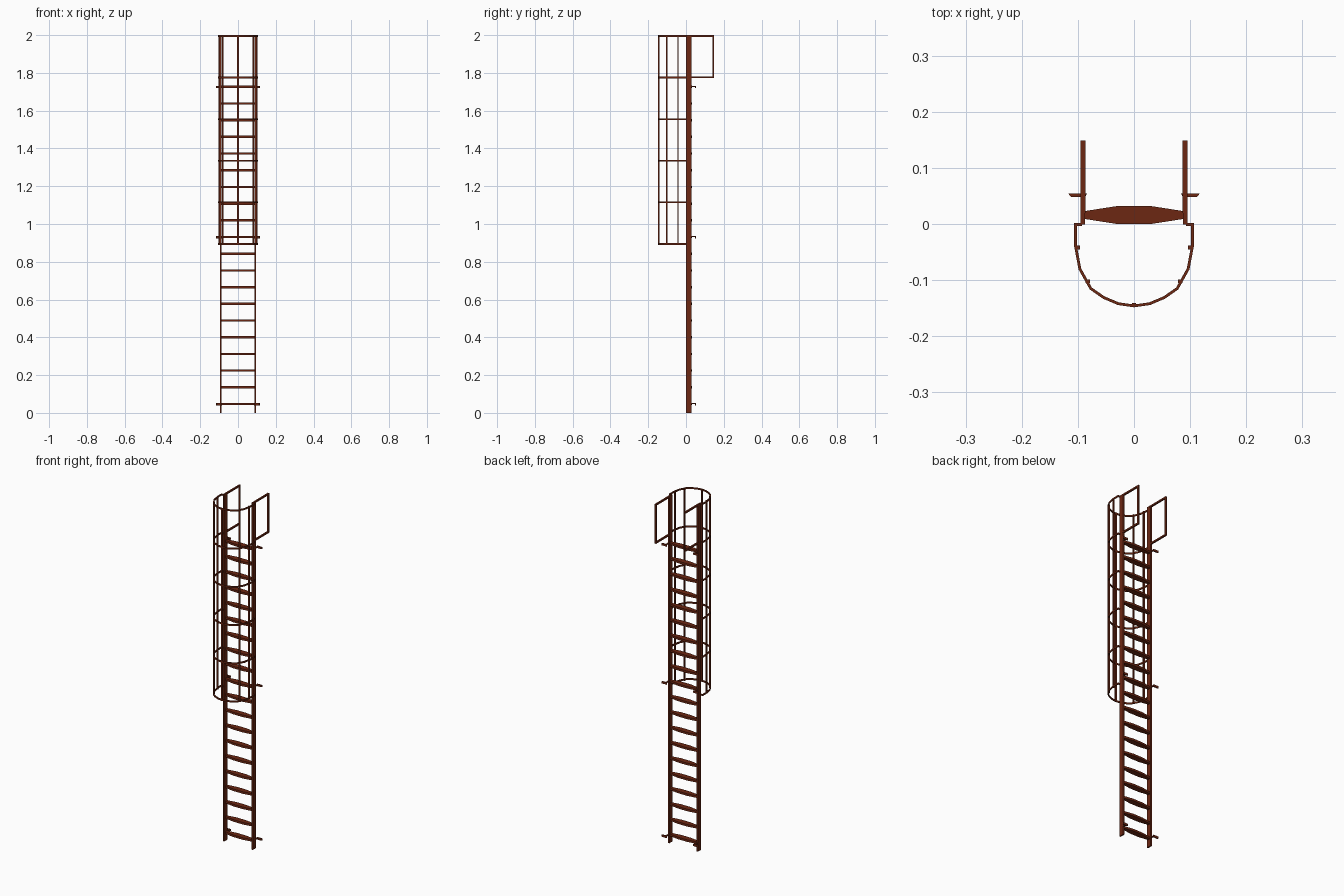
import bpy, bmesh
from mathutils import Vector

if "Cube" in bpy.data.objects:
    bpy.data.objects.remove(bpy.data.objects["Cube"])

rust = bpy.data.materials.new("rust_red_paint")
rust.diffuse_color = (0.15, 0.02, 0.006, 1)
rust.use_nodes = True
rust.node_tree.nodes["Principled BSDF"].inputs["Base Color"].default_value = rust.diffuse_color


def finish(name, bm):
    bmesh.ops.recalc_face_normals(bm, faces=bm.faces)
    me = bpy.data.meshes.new(name)
    bm.to_mesh(me)
    bm.free()
    me.materials.append(rust)
    ob = bpy.data.objects.new(name, me)
    bpy.context.collection.objects.link(ob)
    return ob


def box(bm, lo, hi):
    lo, hi = Vector(lo), Vector(hi)
    vs = bmesh.ops.create_cube(bm, size=1)["verts"]
    for v in vs:
        v.co = Vector(a * b for a, b in zip(v.co, hi - lo)) + (lo + hi) / 2


def prism(bm, pts, z0, z1):
    """Extrude a plan outline between two heights."""
    f = bm.faces.new([bm.verts.new((x, y, z0)) for x, y in pts])
    ext = bmesh.ops.extrude_face_region(bm, geom=[f], use_keep_orig=True)["geom"]
    for v in ext:
        if isinstance(v, bmesh.types.BMVert):
            v.co.z = z1


def strip(bm, path, t, z0, z1):
    """Flat bar of thickness t following a plan path."""
    p = [Vector(q) for q in path]
    left, right = [], []
    for i, q in enumerate(p):
        a = (q - p[i - 1]).normalized() if i else None
        b = (p[i + 1] - q).normalized() if i < len(p) - 1 else None
        a, b = a or b, b or a
        n = Vector((-(a + b).y, (a + b).x)).normalized()
        off = n * (t / 2) / max(0.5, n.dot(Vector((-a.y, a.x))))
        left.append(q + off)
        right.append(q - off)
    rings = []
    for l, r in zip(left, right):
        rings.append([bm.verts.new((c.x, c.y, z)) for c, z in
                      ((l, z0), (r, z0), (r, z1), (l, z1))])
    for A, B in zip(rings, rings[1:]):
        for k in range(4):
            bm.faces.new((A[k], A[(k + 1) % 4], B[(k + 1) % 4], B[k]))
    bm.faces.new(rings[0])
    bm.faces.new(rings[-1])


RUNG0, STEP, N = 0.047, 0.0884, 20

# side rails
bm = bmesh.new()
for s in (-1, 1):
    box(bm, (s * 0.091 - 0.004, -0.001, 0), (s * 0.091 + 0.004, 0.028, 2))
finish("side_rails", bm)

# rungs, flat treads with tapered ends
bm = bmesh.new()
half = [(0.088, 0.009), (0.03, 0.0), (-0.03, 0.0), (-0.088, 0.009)]
outline = half + [(x, 0.032 - y) for x, y in reversed(half)]
for i in range(N):
    z = RUNG0 + i * STEP
    prism(bm, outline, z - 0.006, z + 0.006)
finish("rungs", bm)

# cage hoops
side = [(0.093, -0.001), (0.1045, -0.001), (0.1045, -0.038), (0.0965, -0.08),
        (0.077, -0.115), (0.054, -0.131), (0.028, -0.142)]
path = side + [(0, -0.146)] + [(-x, y) for x, y in reversed(side)]
bm = bmesh.new()
for i in range(6):
    z = 0.8945 + i * 0.2202
    strip(bm, path, 0.005, z - 0.0045, z + 0.0045)
finish("cage_hoops", bm)

# cage uprights
bm = bmesh.new()
for x, y in ((0, -0.1445), (0.082, -0.102), (-0.082, -0.102), (0.1, -0.042), (-0.1, -0.042)):
    box(bm, (x - 0.004, y - 0.0035, 0.89), (x + 0.004, y + 0.0035, 2))
finish("cage_uprights", bm)

# exit handles at the top
bm = bmesh.new()
for s in (-1, 1):
    a, b = s * 0.091 - 0.0045, s * 0.091 + 0.0045
    box(bm, (a, 0.02, 1.991), (b, 0.1485, 2))
    box(bm, (a, 0.02, 1.772), (b, 0.1485, 1.781))
    box(bm, (a, 0.1395, 1.781), (b, 0.1485, 1.991))
finish("exit_handles", bm)

# wall brackets
bm = bmesh.new()
for i in (0, 10, 19):
    z = RUNG0 + i * STEP
    for s in (-1, 1):
        box(bm, (s * 0.091 - 0.004, 0.02, z), (s * 0.091 + 0.004, 0.05, z + 0.005))
        prism(bm, [(s * 0.087, 0.048), (s * 0.112, 0.048), (s * 0.117, 0.054), (s * 0.084, 0.054)],
              z - 0.007, z + 0.005)
finish("wall_brackets", bm)
